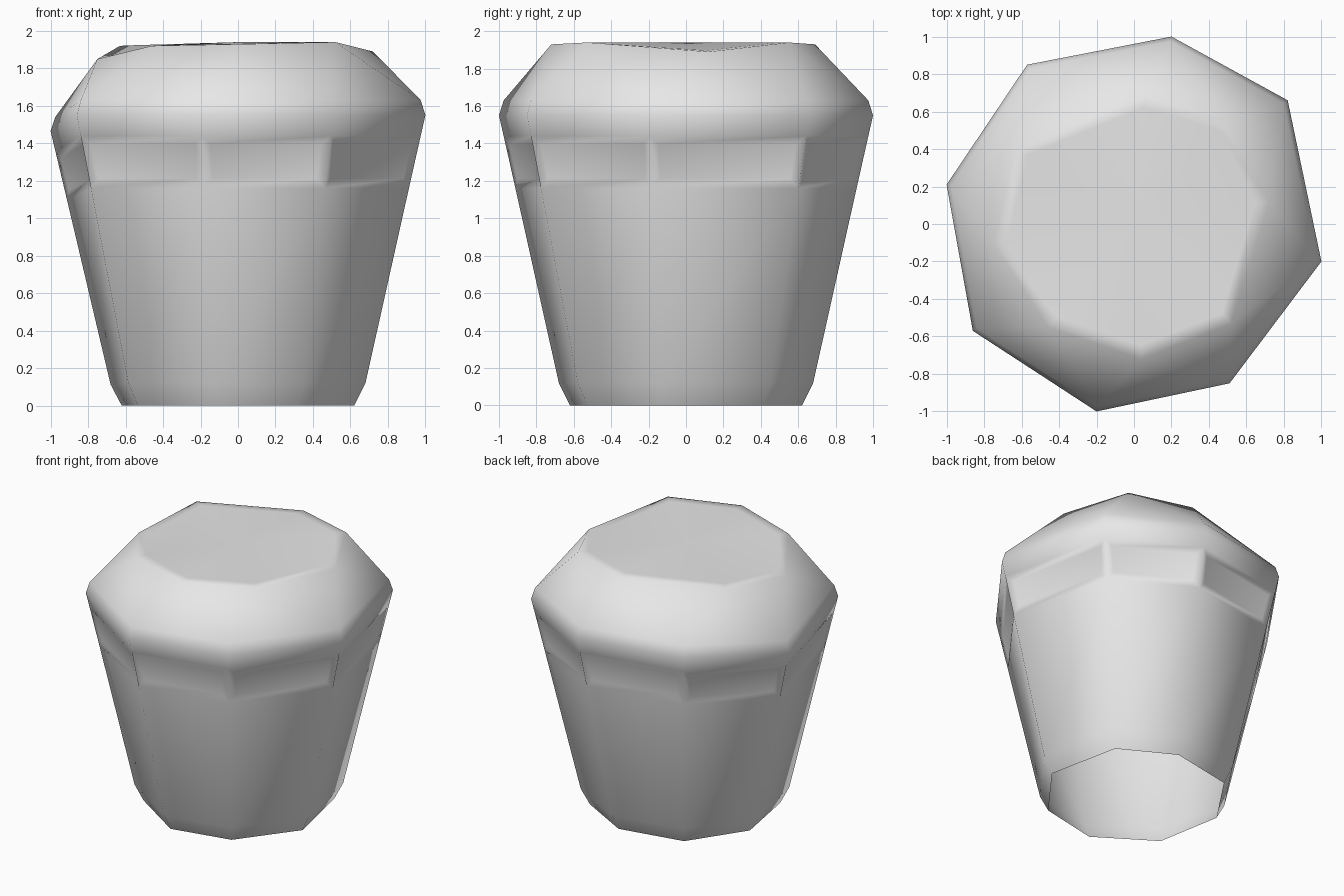
import bpy
import bmesh
from math import radians

cube = bpy.data.objects.get("Cube")
if cube:
    bpy.data.objects.remove(cube, do_unlink=True)

stone = bpy.data.materials.new("pale_grey")
stone.use_nodes = True
grey = (0.8, 0.8, 0.8, 1)
stone.diffuse_color = grey
stone.node_tree.nodes["Principled BSDF"].inputs["Base Color"].default_value = grey

# Irregular eight-sided outline at the widest level, and the twisted top rim
outline = [(1, -.2), (.82, .66), (.2, 1), (-.57, .85),
           (-1, .21), (-.86, -.57), (-.2, -1), (.51, -.85)]
rim = [(.72, .12, 1.89), (.51, .55, 1.94), (.06, .69, 1.93), (-.63, .41, 1.92),
       (-.75, -.1, 1.85), (-.46, -.55, 1.92), (.04, -.72, 1.93), (.52, -.53, 1.94)]
# Height and width of each wall level
levels = [(0, .62), (.12, .68), (1.16, .912), (1.44, .975), (1.55, 1), (1.63, .975)]
SAGGING_CORNER = 4
TOP = 1.94

bm = bmesh.new()


def add_level(height, width):
    ring = []
    for i, (x, y) in enumerate(outline):
        sag = .055 * height if i == SAGGING_CORNER else 0
        ring.append(bm.verts.new((x * width, y * width, height - sag)))
    return ring


def bridge(lower, upper, split=False):
    faces = []
    for i in range(len(lower)):
        j = (i + 1) % len(lower)
        if split:
            faces.append(bm.faces.new((lower[i], lower[j], upper[i])))
            faces.append(bm.faces.new((lower[j], upper[j], upper[i])))
        else:
            faces.append(bm.faces.new((lower[i], lower[j], upper[j], upper[i])))
    return faces


# Tapered hollow body, open underneath
rings = [add_level(z, w) for z, w in levels]
bands = [bridge(a, b) for a, b in zip(rings, rings[1:])]

# Twisted shoulder, then a nearly flat top
rim_ring = [bm.verts.new(p) for p in rim]
bridge(rings[-1], rim_ring, split=True)
inner_ring = [bm.verts.new((x * .9, y * .9, z + (TOP - z) * .15)) for x, y, z in rim]
bridge(rim_ring, inner_ring)
centre = bm.verts.new((0, 0, TOP))
for i, v in enumerate(inner_ring):
    bm.faces.new((v, inner_ring[(i + 1) % len(rim)], centre))

# Shallow dents below the shoulder
bm.normal_update()
bmesh.ops.inset_individual(bm, faces=bands[2], thickness=.07, depth=-.012)

mesh = bpy.data.meshes.new("tapered_block")
bm.to_mesh(mesh)
bm.free()
mesh.materials.append(stone)
block = bpy.data.objects.new("tapered_block", mesh)
bpy.context.collection.objects.link(block)
bpy.ops.object.select_all(action="DESELECT")
block.select_set(True)
bpy.context.view_layer.objects.active = block
bpy.ops.object.shade_smooth_by_angle(angle=radians(60))
